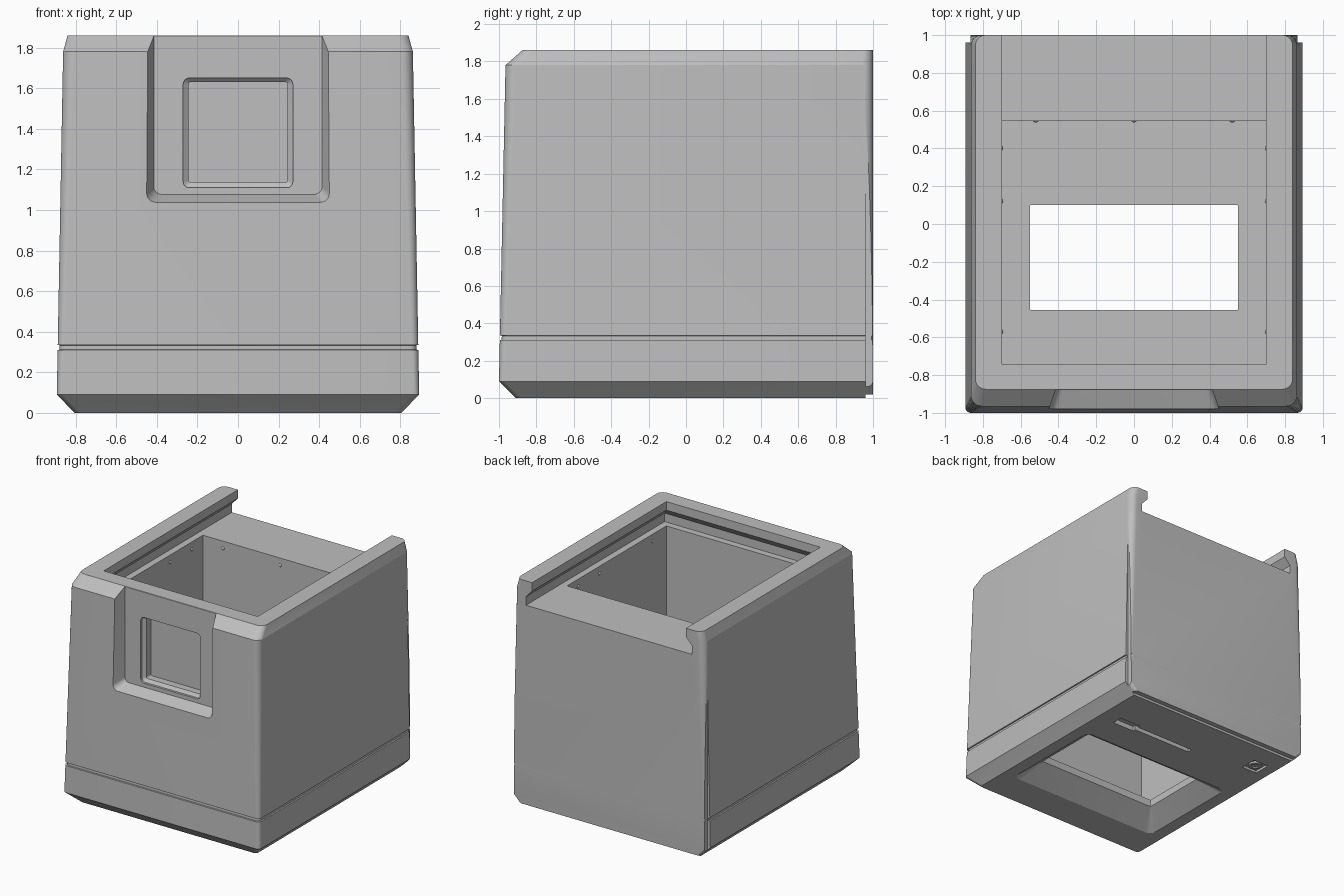
import bpy, bmesh, math
from mathutils import Matrix

if "Cube" in bpy.data.objects:
    bpy.data.objects.remove(bpy.data.objects["Cube"], do_unlink=True)

GREY = 0.52
mat = bpy.data.materials.new("light grey plastic")
mat.use_nodes = True
mat.diffuse_color = (GREY, GREY, GREY, 1)
mat.node_tree.nodes["Principled BSDF"].inputs["Base Color"].default_value = (GREY, GREY, GREY, 1)


def finish(name, bm):
    bmesh.ops.recalc_face_normals(bm, faces=bm.faces)
    mesh = bpy.data.meshes.new(name)
    bm.to_mesh(mesh)
    bm.free()
    mesh.materials.append(mat)
    obj = bpy.data.objects.new(name, mesh)
    bpy.context.collection.objects.link(obj)
    return obj


def rounded_rect(u0, u1, v0, v1, r, seg=8):
    """Outline of a rectangle with round corners; r = 0 gives a plain one."""
    if r == 0:
        return [(u1, v1), (u0, v1), (u0, v0), (u1, v0)]
    pts = []
    corners = [(u1 - r, v1 - r), (u0 + r, v1 - r), (u0 + r, v0 + r), (u1 - r, v0 + r)]
    for k, (cu, cv) in enumerate(corners):
        for i in range(seg + 1):
            a = math.pi / 2 * (k + i / seg)
            pts.append((cu + r * math.cos(a), cv + r * math.sin(a)))
    return pts


def loft(name, rings, axis="z"):
    """Solid through rounded rectangles; each ring is (t, u0, u1, v0, v1, r)."""
    bm = bmesh.new()
    loops = []
    for t, *rect in rings:
        pts = rounded_rect(*rect)
        loops.append([bm.verts.new((u, v, t) if axis == "z" else (u, t, v)) for u, v in pts])
    for a, b in zip(loops, loops[1:]):
        for i in range(len(a)):
            j = (i + 1) % len(a)
            bm.faces.new((a[i], a[j], b[j], b[i]))
    bm.faces.new(loops[0])
    bm.faces.new(loops[-1])
    return finish(name, bm)


def box(name, x0, x1, y0, y1, z0, z1):
    return loft(name, [(z0, x0, x1, y0, y1, 0), (z1, x0, x1, y0, y1, 0)])


def disc(name, x, y, r, z0, z1):
    return loft(name, [(z, x - r, x + r, y - r, y + r, r * 0.999) for z in (z0, z1)])


def cut(target, cutter):
    cutter.hide_render = True
    mod = target.modifiers.new("cut", "BOOLEAN")
    mod.operation = "DIFFERENCE"
    mod.solver = "EXACT"
    mod.object = cutter
    bpy.context.view_layer.objects.active = target
    bpy.ops.object.modifier_apply(modifier=mod.name)
    bpy.data.objects.remove(cutter, do_unlink=True)


# Tapered outer shell with bottom chamfer, seam groove and top chamfer
def shell_ring(z, inset=0.0):
    k = (z - 0.09) / 1.69
    hx = 0.893 - 0.031 * k - inset
    return (z, -hx, hx, -1.0 + 0.035 * k + inset, 1.0, 0.03 + 0.025 * k)


housing = loft("housing", [
    (0, -0.805, 0.805, -0.91, 1.0, 0.03),
    shell_ring(0.09), shell_ring(0.31), shell_ring(0.312, 0.01),
    shell_ring(0.333, 0.01), shell_ring(0.335), shell_ring(1.78),
    (1.86, -0.84, 0.84, -0.875, 1.0, 0.055)])

# Inner chamber
cut(housing, box("chamber_cutter", -0.70, 0.70, -0.745, 0.545, 0.18, 1.70))

# Sliding lid channel, undercut along the sides and front, open at the back
cut(housing, loft("lid_channel_cutter", [
    (z, -x, x, -x - 0.045, 1.2, 0)
    for z, x in ((1.66, 0.755), (1.73, 0.755), (1.79, 0.70), (1.95, 0.70))]))

# Flared bay in the front, open at the top
cut(housing, loft("front_bay_cutter", [
    (-1.08, -0.485, 0.485, 1.0, 2.3, 0.05),
    (-0.878, -0.415, 0.415, 1.077, 2.2, 0.04)], "y"))

# Blind window in the bay with a bevelled frame
cut(housing, loft("window_cutter", [
    (-0.92, -0.27, 0.27, 1.11, 1.65, 0.03),
    (-0.86, -0.27, 0.27, 1.11, 1.65, 0.03),
    (-0.84, -0.245, 0.245, 1.135, 1.63, 0.012),
    (-0.78, -0.245, 0.245, 1.135, 1.63, 0.012)], "y"))

# Funnel opening through the floor
cut(housing, loft("floor_opening_cutter", [
    (-0.05, -0.70, 0.70, -0.63, 0.27, 0.06),
    (0.0, -0.70, 0.70, -0.63, 0.27, 0.06),
    (0.12, -0.55, 0.55, -0.455, 0.10, 0.004),
    (0.25, -0.55, 0.55, -0.455, 0.10, 0.004)]))

# Narrow steps along the rear edges and the rear of the base
for s in (-1, 1):
    cut(housing, box("rear_step_cutter", min(s * 0.866, s * 1.1), max(s * 0.866, s * 1.1),
                     0.96, 1.1, -0.1, 1.59))
cut(housing, box("rear_base_cutter", -1.1, 1.1, 0.96, 1.1, -0.1, 0.02))

# Keyhole slot and square pocket underneath
cut(housing, box("slot_cutter", -0.09, 0.50, 0.55, 0.59, -0.1, 0.04))
cut(housing, box("slot_head_cutter", 0.45, 0.65, 0.525, 0.615, -0.1, 0.04))
cut(housing, box("pocket_cutter", -0.71, -0.57, 0.64, 0.78, -0.1, 0.02))

# Round button in the pocket
button = disc("base_button", -0.64, 0.71, 0.05, 0.004, 0.03)
cut(button, disc("button_cutter", -0.64, 0.71, 0.03, -0.1, 0.015))

# Small detent bumps around the chamber rim
bm = bmesh.new()
spots = [(s * 0.71, y, 1.60) for s in (-1, 1) for y in (-0.57, 0.12, 0.40)]
spots += [(x, 0.555, 1.60) for x in (-0.52, 0, 0.52)]
for p in spots:
    bmesh.ops.create_uvsphere(bm, u_segments=12, v_segments=8, radius=0.018,
                              matrix=Matrix.Translation(p))
bumps = finish("detent_bumps", bm)

for obj in (housing, button, bumps):
    bpy.ops.object.select_all(action="DESELECT")
    obj.select_set(True)
    bpy.context.view_layer.objects.active = obj
    bpy.ops.object.shade_smooth_by_angle(angle=math.radians(14 if obj is housing else 40))
